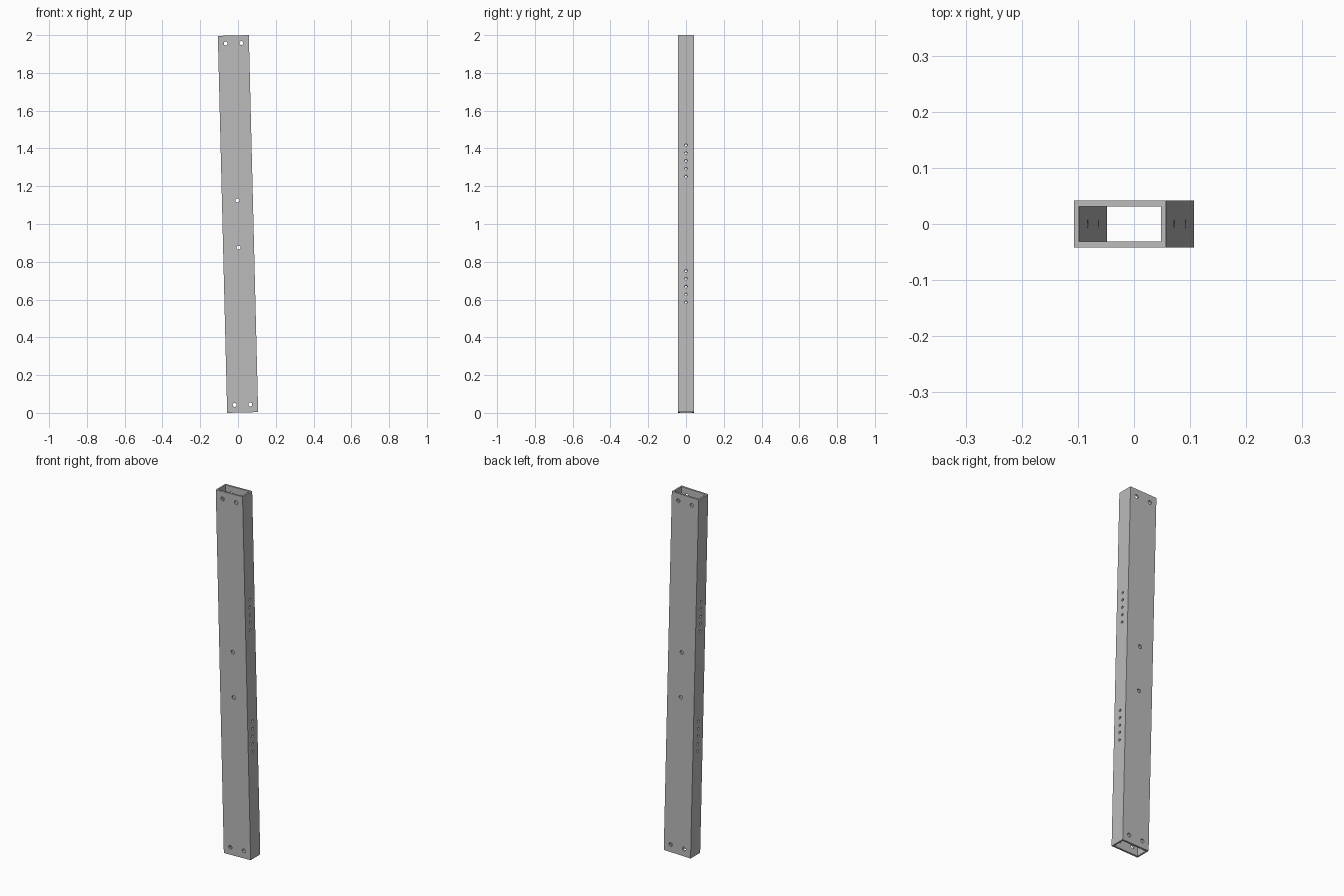
import bpy
import bmesh
import math
from mathutils import Matrix, Vector

if "Cube" in bpy.data.objects:
    bpy.data.objects.remove(bpy.data.objects["Cube"], do_unlink=True)

LENGTH, WIDTH, DEPTH = 1.9965, 0.164, 0.084
WALL_X, WALL_Y = 0.0088, 0.0105
TILT = math.asin(0.0247)

steel = bpy.data.materials.new("grey steel")
steel.use_nodes = True
grey = (0.5, 0.5, 0.5, 1)
steel.diffuse_color = grey
steel.node_tree.nodes["Principled BSDF"].inputs["Base Color"].default_value = grey


def make_object(name, bm):
    bmesh.ops.recalc_face_normals(bm, faces=bm.faces)
    mesh = bpy.data.meshes.new(name)
    bm.to_mesh(mesh)
    bm.free()
    mesh.materials.append(steel)
    obj = bpy.data.objects.new(name, mesh)
    bpy.context.collection.objects.link(obj)
    return obj


def rectangle(bm, w, d):
    corners = [(-1, -1), (1, -1), (1, 1), (-1, 1)]
    return [bm.verts.new((x * w / 2, y * d / 2, -LENGTH / 2)) for x, y in corners]


# Hollow rectangular tube, open at both ends
bm = bmesh.new()
outer = rectangle(bm, WIDTH, DEPTH)
inner = rectangle(bm, WIDTH - 2 * WALL_X, DEPTH - 2 * WALL_Y)
ring = []
for i in range(4):
    j = (i + 1) % 4
    ring.append(bm.faces.new((outer[i], outer[j], inner[j], inner[i])))
ext = bmesh.ops.extrude_face_region(bm, geom=ring, use_keep_orig=True)
top = [v for v in ext["geom"] if isinstance(v, bmesh.types.BMVert)]
bmesh.ops.translate(bm, verts=top, vec=Vector((0, 0, LENGTH)))
tube = make_object("rectangular_tube", bm)

# Drills for the bolt holes
bm = bmesh.new()


def drill(x, z, radius, axis):
    turn = Matrix.Rotation(math.pi / 2, 4, axis)
    bmesh.ops.create_cone(bm, cap_ends=True, segments=20, radius1=radius,
                          radius2=radius, depth=0.4,
                          matrix=Matrix.Translation((x, 0, z)) @ turn)


for side in (-1, 1):
    # Front to back: a pair at each end and one near the middle
    for x in (-0.0415, 0.0415):
        drill(x, side * 0.957, 0.0105, 'X')
    drill(0, side * 0.125, 0.0105, 'X')
    # Side to side: a row of five small holes
    for k in range(-2, 3):
        drill(0, side * 0.333 + k * 0.0417, 0.007, 'Y')
cutter = make_object("hole_cutter", bm)
cutter.hide_render = True

# Cut the holes, then discard the drills
cut = tube.modifiers.new("holes", 'BOOLEAN')
cut.operation = 'DIFFERENCE'
cut.solver = 'EXACT'
cut.object = cutter
bpy.context.view_layer.objects.active = tube
tube.select_set(True)
bpy.ops.object.modifier_apply(modifier=cut.name)
bpy.data.objects.remove(cutter, do_unlink=True)

# Round the hole walls and lean the tube to its left
bpy.ops.object.shade_smooth_by_angle(angle=math.radians(30))
tube.location = (0, 0, 1)
tube.rotation_euler = (0, -TILT, 0)
